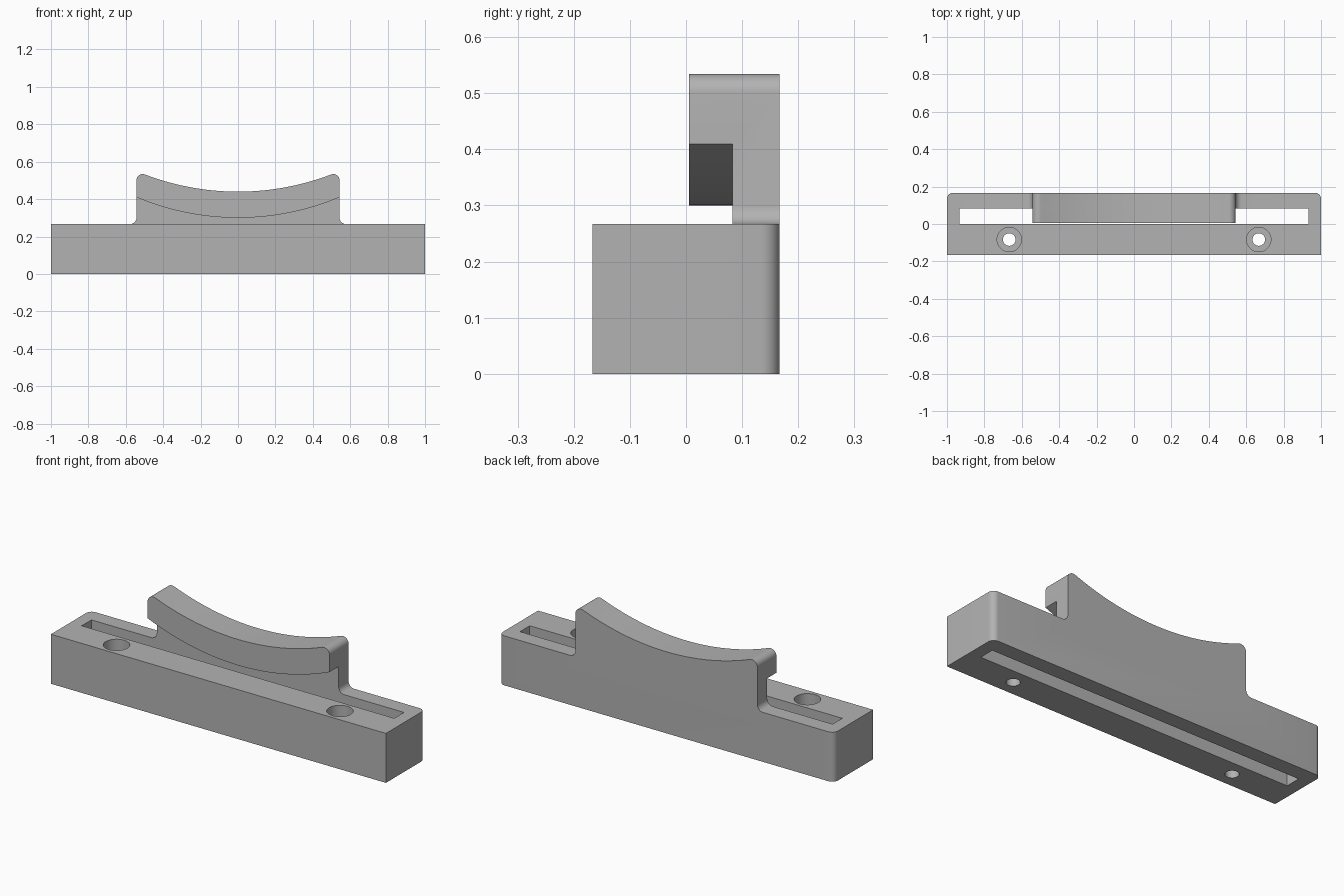
import bpy, bmesh, math
from mathutils import Vector

cube = bpy.data.objects.get("Cube")
if cube:
    bpy.data.objects.remove(cube)

grey = bpy.data.materials.new("plain grey")
grey.use_nodes = True
GREY = (0.45, 0.45, 0.45, 1)
grey.diffuse_color = GREY
grey.node_tree.nodes["Principled BSDF"].inputs["Base Color"].default_value = GREY

R = 0.033      # fillet radius
HALF = 0.543   # half width of the cradle
TOP = 0.267    # top of the base
ARC = 1.395    # radius of the cradle curve


def prism(name, outline, axis, lo, hi):
    """Extrude a 2D outline along y (outline in xz) or z (outline in xy)."""
    bm = bmesh.new()
    place = (lambda a, b: (a, lo, b)) if axis == "y" else (lambda a, b: (a, b, lo))
    face = bm.faces.new([bm.verts.new(place(a, b)) for a, b in outline])
    out = bmesh.ops.extrude_face_region(bm, geom=[face])
    shift = Vector((0, hi - lo, 0)) if axis == "y" else Vector((0, 0, hi - lo))
    bmesh.ops.translate(bm, vec=shift, verts=[v for v in out["geom"] if isinstance(v, bmesh.types.BMVert)])
    bmesh.ops.recalc_face_normals(bm, faces=bm.faces)
    mesh = bpy.data.meshes.new(name)
    bm.to_mesh(mesh)
    bm.free()
    mesh.materials.append(grey)
    obj = bpy.data.objects.new(name, mesh)
    bpy.context.collection.objects.link(obj)
    return obj


def arc(cx, cz, r, start, end, n):
    """Points on an arc, angles in radians."""
    return [(cx + r * math.cos(start + (end - start) * i / n),
             cz + r * math.sin(start + (end - start) * i / n)) for i in range(n + 1)]


def mirrored(half):
    """Complete an outline whose right half runs from bottom to the centre line."""
    return half + [(-x, z) for x, z in reversed(half) if x > 1e-6]


def rect(x, y0, y1):
    return [(-x, y0), (x, y0), (x, y1), (-x, y1)]


def combine(target, tool, operation):
    mod = target.modifiers.new(operation.lower(), "BOOLEAN")
    mod.operation, mod.solver, mod.object = operation, "EXACT", tool
    bpy.context.view_layer.objects.active = target
    bpy.ops.object.modifier_apply(modifier=mod.name)
    bpy.data.objects.remove(tool)


# Base block with rounded back corners
half_plan = [(1, -0.167)] + arc(1 - R, 0.167 - R, R, 0, math.pi / 2, 8)
body = prism("clamp_body", mirrored(half_plan), "z", 0, TOP)

# Curved rim with rounded tips, shared by the wall and the lip
tip_x = HALF - R
tip_z = 0.44 + ARC - math.sqrt((ARC + R) ** 2 - tip_x ** 2)
touch = math.atan2(0.44 + ARC - tip_z, -tip_x)
sweep = math.asin(tip_x / (ARC + R))
rim = arc(tip_x, tip_z, R, 0, touch, 10)
rim += arc(0, 0.44 + ARC, ARC, sweep - math.pi / 2, -math.pi / 2, 20)[1:]

# Back wall with fillets where it meets the base
foot = [(HALF + R, 0.2)] + arc(HALF + R, TOP + R, R, -math.pi / 2, -math.pi, 8)
wall = prism("back_wall", mirrored(foot + rim), "y", 0.083, 0.167)
combine(body, wall, "UNION")

# Overhanging lip with a curved underside
under = math.asin(HALF / ARC)
underside = arc(0, 0.30 + ARC, ARC, -math.pi / 2 - under, -math.pi / 2 + under, 40)
left_rim = [(-x, z) for x, z in reversed(rim) if x > 1e-6]
lip = prism("lip", underside + rim + left_rim, "y", 0.005, 0.083)
combine(body, lip, "UNION")

# Long slot through the base
combine(body, prism("slot_cutter", rect(0.933, 0, 0.083), "z", -0.1, TOP + 0.005), "DIFFERENCE")

# Counterbored screw holes
for x in (-0.667, 0.667):
    for r, floor in ((0.0335, -0.1), (0.065, 0.133)):
        circle = arc(x, -0.083, r, 0, 2 * math.pi, 48)[:-1]
        combine(body, prism("hole_cutter", circle, "z", floor, 0.4), "DIFFERENCE")

# Smooth the fillets and bores, keep real edges sharp
bpy.ops.object.select_all(action="DESELECT")
body.select_set(True)
bpy.context.view_layer.objects.active = body
bpy.ops.object.shade_smooth_by_angle(angle=math.radians(30))
